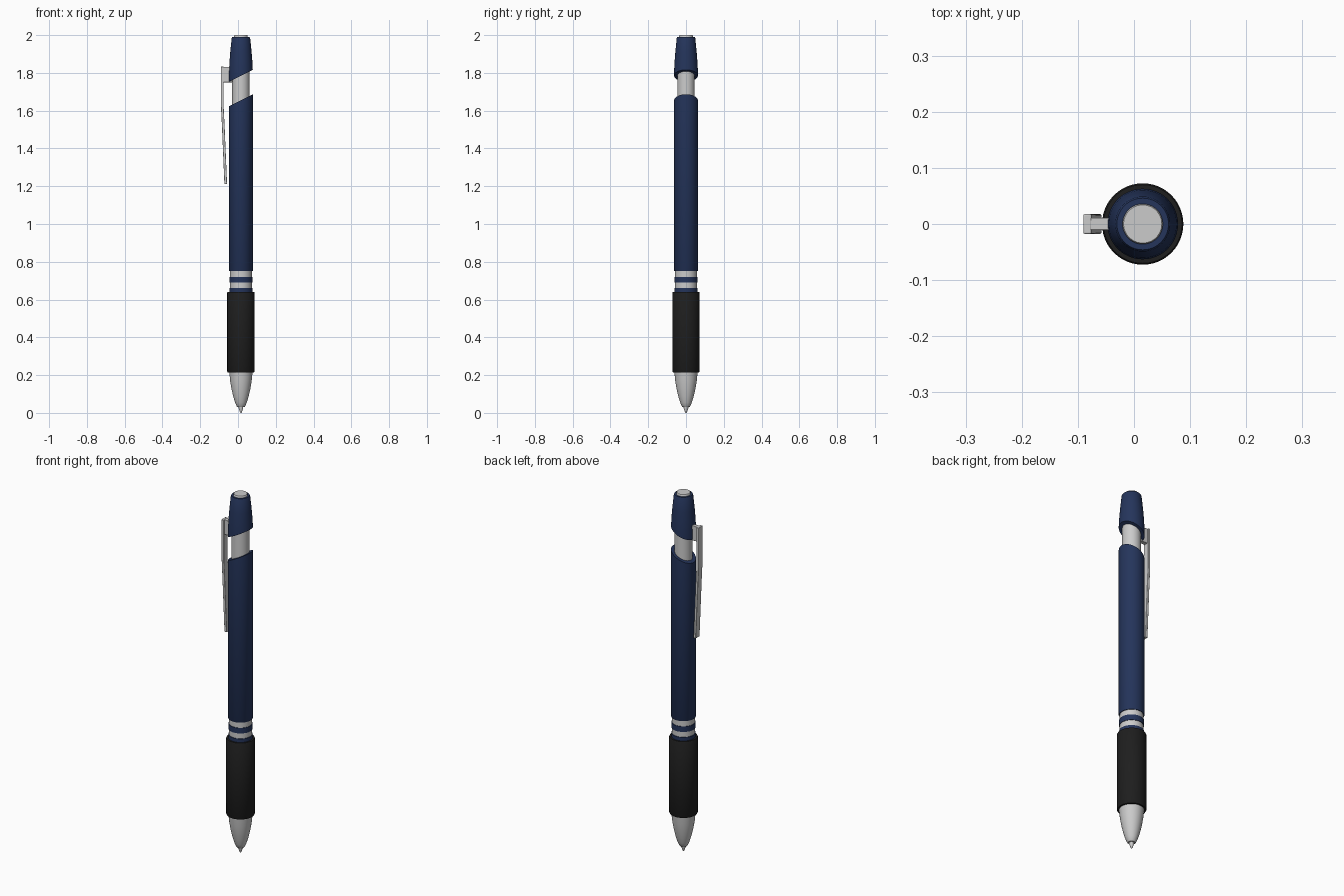
import bpy, bmesh, math
from mathutils import Vector

if "Cube" in bpy.data.objects:
    bpy.data.objects.remove(bpy.data.objects["Cube"])

AXIS = 0.0155      # pen axis, offset because of the clip
SLOPE = 0.5        # slant of the gap between barrel and cap


def material(name, color):
    m = bpy.data.materials.new(name)
    m.diffuse_color = color
    m.use_nodes = True
    m.node_tree.nodes["Principled BSDF"].inputs["Base Color"].default_value = m.diffuse_color
    return m


BLUE = material("navy", (0.018, 0.035, 0.105, 1))
BLACK = material("rubber", (0.013, 0.013, 0.013, 1))


def finish(name, bm, mat=None, angle=35):
    bmesh.ops.recalc_face_normals(bm, faces=bm.faces)
    me = bpy.data.meshes.new(name)
    bm.to_mesh(me)
    bm.free()
    me.shade_smooth()
    me.set_sharp_from_angle(angle=math.radians(angle))
    ob = bpy.data.objects.new(name, me)
    bpy.context.collection.objects.link(ob)
    if mat:
        me.materials.append(mat)
    return ob


def lathe(name, profile, mat=None, cut=None, keep_above=False, n=48):
    """Solid of revolution from (radius, z) pairs, optionally cut by a slanted plane at height cut."""
    bm = bmesh.new()
    rings = [[bm.verts.new((AXIS + r * math.cos(2 * math.pi * i / n),
                            r * math.sin(2 * math.pi * i / n), z)) for i in range(n)]
             for r, z in profile]
    for a, b in zip(rings, rings[1:]):
        for i in range(n):
            j = (i + 1) % n
            bm.faces.new((a[i], a[j], b[j], b[i]))
    bm.faces.new(rings[0][::-1])
    bm.faces.new(rings[-1])
    if cut is not None:
        res = bmesh.ops.bisect_plane(
            bm, geom=bm.verts[:] + bm.edges[:] + bm.faces[:],
            plane_co=(AXIS, 0, cut), plane_no=Vector((-SLOPE, 0, 1)).normalized(),
            clear_inner=keep_above, clear_outer=not keep_above)
        edges = [e for e in res["geom_cut"] if isinstance(e, bmesh.types.BMEdge)]
        bmesh.ops.contextual_create(bm, geom=edges)
    return finish(name, bm, mat)


def extrude_xz(name, outline, width, bevel=0.002):
    """Side outline in x-z, extruded symmetrically along y."""
    bm = bmesh.new()
    face = bm.faces.new([bm.verts.new((x, -width / 2, z)) for x, z in outline])
    ext = bmesh.ops.extrude_face_region(bm, geom=[face])
    bmesh.ops.translate(bm, vec=(0, width, 0),
                        verts=[v for v in ext["geom"] if isinstance(v, bmesh.types.BMVert)])
    ob = finish(name, bm)
    mod = ob.modifiers.new("soft_edges", "BEVEL")
    mod.width = bevel
    mod.segments = 2
    return ob


# Writing end
lathe("writing_point", [(0.003, 0), (0.006, 0.006), (0.012, 0.024), (0.012, 0.045)])
lathe("nose_cone", [(0.018, 0.03), (0.022, 0.034), (0.031, 0.055), (0.041, 0.088),
                    (0.05, 0.128), (0.057, 0.17), (0.062, 0.22)])
lathe("rubber_grip", [(0.070, 0.215), (0.0725, 0.219), (0.0725, 0.636), (0.070, 0.64)], BLACK)

# Banded collar
lathe("silver_collar", [(0.058, 0.63), (0.058, 0.76)])
for k, (z0, z1) in enumerate([(0.635, 0.66), (0.69, 0.72)]):
    lathe(f"blue_band_{k + 1}", [(0.061, z0), (0.061, z1)], BLUE)

# Barrel, inner tube and cap with slanted ends
lathe("barrel", [(0.061, 0.75), (0.063, 0.753), (0.063, 1.75)], BLUE, cut=1.655)
lathe("inner_tube", [(0.046, 1.60), (0.046, 1.85)])
lathe("cap", [(0.063, 1.70), (0.063, 1.81), (0.0605, 1.86), (0.0565, 1.91), (0.049, 1.984),
              (0.046, 1.99)], BLUE, cut=1.785, keep_above=True)
lathe("push_button", [(0.036, 1.97), (0.036, 1.997), (0.034, 2.0)])

# Clip
extrude_xz("clip_strip", [(-0.09, 1.833), (-0.09, 1.62), (-0.085, 1.52), (-0.072, 1.212),
                          (-0.058, 1.212), (-0.071, 1.52), (-0.076, 1.62), (-0.076, 1.833)], 0.035)
extrude_xz("clip_mount", [(-0.08, 1.832), (-0.08, 1.75), (-0.03, 1.75), (-0.03, 1.832)], 0.022)
